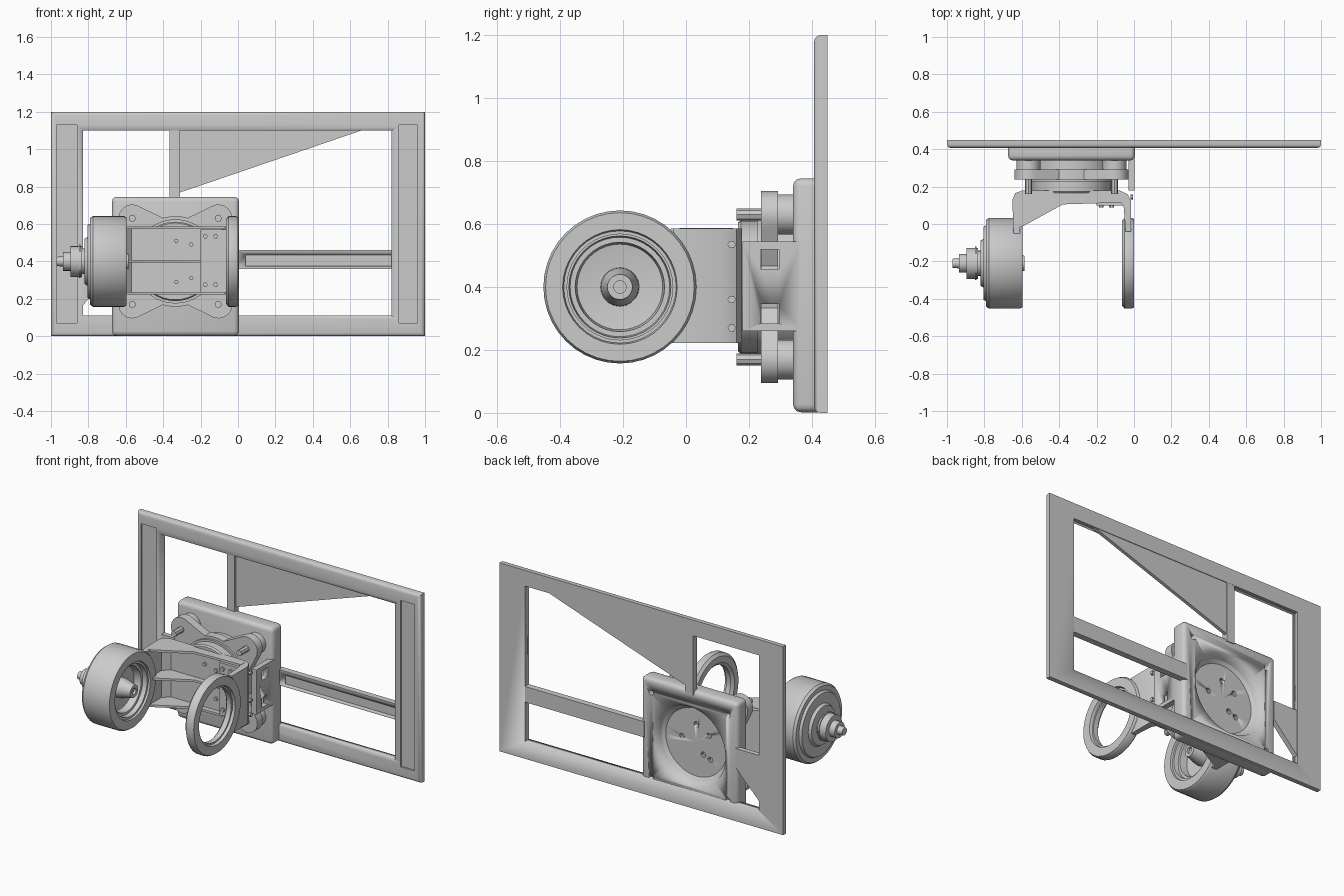
import bpy, bmesh, math
from mathutils import Vector

if "Cube" in bpy.data.objects:
    bpy.data.objects.remove(bpy.data.objects["Cube"])

WY, WZ = -0.21, 0.40      # wheel axis
CX, CZ = -0.335, 0.40     # swivel axis


def finish(bm, name, smooth=True):
    bmesh.ops.remove_doubles(bm, verts=bm.verts, dist=1e-5)
    bmesh.ops.recalc_face_normals(bm, faces=bm.faces)
    me = bpy.data.meshes.new(name)
    bm.to_mesh(me)
    bm.free()
    ob = bpy.data.objects.new(name, me)
    bpy.context.collection.objects.link(ob)
    if smooth:
        me.shade_smooth()
        me.set_sharp_from_angle(angle=math.radians(32))
    return ob


def box(name, x, y, z, bevel=0.0, front_only=False, seg=3):
    bm = bmesh.new()
    bmesh.ops.create_cube(bm, size=1)
    for v in bm.verts:
        v.co = Vector(r[0] if c < 0 else r[1] for r, c in zip((x, y, z), v.co))
    if bevel:
        edges = [e for e in bm.edges if not front_only
                 or all(v.co.y < y[0] + 1e-4 for v in e.verts)]
        bmesh.ops.bevel(bm, geom=edges, offset=bevel, segments=seg,
                        profile=0.5, affect='EDGES')
    return finish(bm, name)


def prism(name, pts, lo, hi, axis='Y'):
    """Extrude an outline: (x, z) along Y or (x, y) along Z."""
    bm = bmesh.new()
    put = (lambda p, d: (p[0], d, p[1])) if axis == 'Y' else (lambda p, d: (p[0], p[1], d))
    a = [bm.verts.new(put(p, lo)) for p in pts]
    b = [bm.verts.new(put(p, hi)) for p in pts]
    bm.faces.new(a)
    bm.faces.new(b[::-1])
    for i in range(len(pts)):
        j = (i + 1) % len(pts)
        bm.faces.new((a[i], a[j], b[j], b[i]))
    return finish(bm, name)


def lathe(name, pts, axis, c, n=32, closed=False):
    """Spin (position, radius) points about the X or Y axis through c."""
    bm = bmesh.new()
    rings = []
    for d, r in pts:
        ring = []
        for i in range(n):
            t = math.tau * i / n
            u, w = r * math.cos(t), r * math.sin(t)
            ring.append(bm.verts.new((d, c[0] + u, c[1] + w) if axis == 'X'
                                     else (c[0] + u, d, c[1] + w)))
        rings.append(ring)
    if closed:
        rings.append(rings[0])
    for p, q in zip(rings, rings[1:]):
        for i in range(n):
            j = (i + 1) % n
            bm.faces.new((p[i], p[j], q[j], q[i]))
    return finish(bm, name)


def cyl(name, lo, hi, r, axis, c, n=24):
    return lathe(name, [(lo, 0), (lo, r), (hi, r), (hi, 0)], axis, c, n)


def cut(ob, cutters):
    for k in cutters:
        k.hide_render = True
        m = ob.modifiers.new("cut", 'BOOLEAN')
        m.operation, m.solver, m.object = 'DIFFERENCE', 'EXACT', k
        bpy.context.view_layer.objects.active = ob
        bpy.ops.object.modifier_apply(modifier=m.name)
        bpy.data.objects.remove(k)


# Large rectangular frame with recessed stiles
frame = box("frame", (-1, 1), (0.407, 0.45), (0, 1.2), 0.02, True)
cut(frame, [box("c", (-0.83, 0.82), (0.3, 0.6), (0.11, 1.10)),
            box("c", (-0.97, -0.86), (0.3, 0.419), (0.07, 1.13)),
            box("c", (0.86, 0.96), (0.3, 0.419), (0.07, 1.13))])

# Rails and gussets inside the frame
rail = box("middle_rail", (-0.02, 0.84), (0.41, 0.449), (0.36, 0.46))
cut(rail, [box("c", (0.04, 0.9), (0.3, 0.42), (0.375, 0.435))])
box("upper_post", (-0.365, -0.31), (0.41, 0.449), (0.72, 1.11))
prism("upper_gusset", [(-0.32, 1.11), (0.69, 1.11), (0.66, 1.10), (-0.32, 0.765)], 0.425, 0.446)
prism("side_gusset", [(-0.84, 0.46), (-0.66, 0.46), (-0.66, 0.34), (-0.84, 0.155)], 0.415, 0.446)

# Mounting plate with a round dish in its back
ears = [(CX + sx * 0.23, CZ + sz * 0.23) for sx in (-1, 1) for sz in (-1, 1)]
plate = box("mounting_plate", (-0.673, 0.005), (0.34, 0.444), (0.002, 0.745), 0.025)
cutters = [lathe("c", [(0.375, 0), (0.375, 0.215), (0.39, 0.235), (0.445, 0.255),
                       (0.5, 0.255), (0.5, 0)], 'Y', (CX, 0.385), 40)]
cutters += [cyl("c", 0.40, 0.5, 0.016, 'Y', (CX + sx * 0.27, 0.385 + sz * 0.27), 12)
            for sx in (-1, 1) for sz in (-1, 1)]
cutters += [cyl("c", 0.352, 0.39, 0.017, 'Y', (CX + dx, CZ + dz), 10)
            for dx, dz in ((-0.1, -0.1), (0.1, 0), (-0.09, 0.05), (-0.05, -0.08), (0, 0.1))]
cut(plate, cutters)

# Swivel flange with four ears
outline = []
for q in range(4):
    a = math.radians(45 + 90 * q)
    ex, ez = CX + 0.325 * math.cos(a), CZ + 0.325 * math.sin(a)
    for k in range(-4, 5):
        t = a + math.radians(20 * k)
        outline.append((ex + 0.075 * math.cos(t), ez + 0.075 * math.sin(t)))
    for d in (29, 37, 45, 53, 61):
        t = a + math.radians(d)
        outline.append((CX + 0.242 * math.cos(t), CZ + 0.242 * math.sin(t)))
prism("swivel_flange", outline, 0.238, 0.292)
cyl("swivel_base", 0.285, 0.35, 0.225, 'Y', (CX, CZ), 40)
lathe("swivel_drum", [(0.165, 0), (0.165, 0.205), (0.175, 0.212), (0.225, 0.212),
                      (0.225, 0.225), (0.245, 0.225), (0.245, 0)], 'Y', (CX, CZ), 40)
for e in ears:
    cyl("flange_spacer", 0.285, 0.345, 0.064, 'Y', e, 20)
    cyl("flange_bolt", 0.16, 0.245, 0.019, 'Y', e, 8)

# Side bracket with two square windows
bracket = box("side_bracket", (-0.03, 0.004), (0.18, 0.365), (0.26, 0.545))
cut(bracket, [box("c", (-0.1, 0.1), (0.237, 0.295), (z - 0.031, z + 0.031)) for z in (0.315, 0.488)])

# Fork: bent U wall, ribs and pad
prism("fork", [(-0.645, -0.05), (-0.65, 0.13), (-0.635, 0.165), (-0.60, 0.178),
               (-0.075, 0.178), (-0.035, 0.16), (-0.015, 0.12), (-0.015, -0.04),
               (-0.045, -0.04), (-0.055, 0.09), (-0.085, 0.14), (-0.37, 0.14),
               (-0.57, 0.14), (-0.61, 0.10), (-0.61, -0.05)], 0.222, 0.585, 'Z')
for z in (0.222, 0.394, 0.573):
    prism("fork_rib", [(-0.62, -0.02), (-0.59, -0.01), (-0.38, 0.105), (-0.06, 0.115),
                       (-0.06, 0.15), (-0.62, 0.15)], z, z + 0.014, 'Z')
box("fork_pad", (-0.20, -0.055), (0.10, 0.15), (0.235, 0.57))
for z in (0.27, 0.36, 0.535):
    cyl("side_bolt", -0.02, -0.006, 0.013, 'X', (0.145, z), 6)
for x in (-0.175, -0.12):
    for z in (0.275, 0.535):
        cyl("pad_bolt", 0.088, 0.11, 0.013, 'Y', (x, z), 6)
for x, z in ((-0.33, 0.29), (-0.33, 0.51), (-0.25, 0.31), (-0.25, 0.49)):
    cyl("fork_bolt", 0.128, 0.145, 0.012, 'Y', (x, z), 6)

# Open ring on the right arm
lathe("right_ring", [(-0.065, 0.185), (-0.065, 0.225), (-0.05, 0.243), (-0.012, 0.243),
                     (0.0, 0.236), (0.0, 0.182), (-0.018, 0.178), (-0.018, 0.168),
                     (-0.05, 0.168)], 'X', (WY, WZ), 40, True)

# Left wheel: tyre, dished hub and stepped axle
lathe("tyre", [(-0.79, 0.17), (-0.79, 0.232), (-0.775, 0.243), (-0.61, 0.243),
               (-0.595, 0.234), (-0.595, 0.178), (-0.62, 0.172), (-0.66, 0.17)],
      'X', (WY, WZ), 40, True)
lathe("wheel_hub", [(-0.822, 0), (-0.822, 0.12), (-0.805, 0.13), (-0.805, 0.195), (-0.785, 0.205),
                    (-0.70, 0.18), (-0.607, 0.176), (-0.607, 0.162), (-0.635, 0.158),
                    (-0.635, 0.142), (-0.68, 0.136), (-0.69, 0.07), (-0.69, 0)],
      'X', (WY, WZ), 40)
lathe("axle", [(-0.97, 0), (-0.97, 0.024), (-0.935, 0.028), (-0.935, 0.05), (-0.895, 0.05),
               (-0.895, 0.083), (-0.835, 0.083), (-0.835, 0.068), (-0.80, 0.068),
               (-0.66, 0.06), (-0.60, 0.042), (-0.585, 0.04), (-0.585, 0.02), (-0.60, 0.02),
               (-0.60, 0)], 'X', (WY, WZ), 20)
lathe("hub_collar", [(-0.85, 0.06), (-0.85, 0.09), (-0.842, 0.09), (-0.842, 0.06)],
      'X', (WY, WZ), 20, True)
